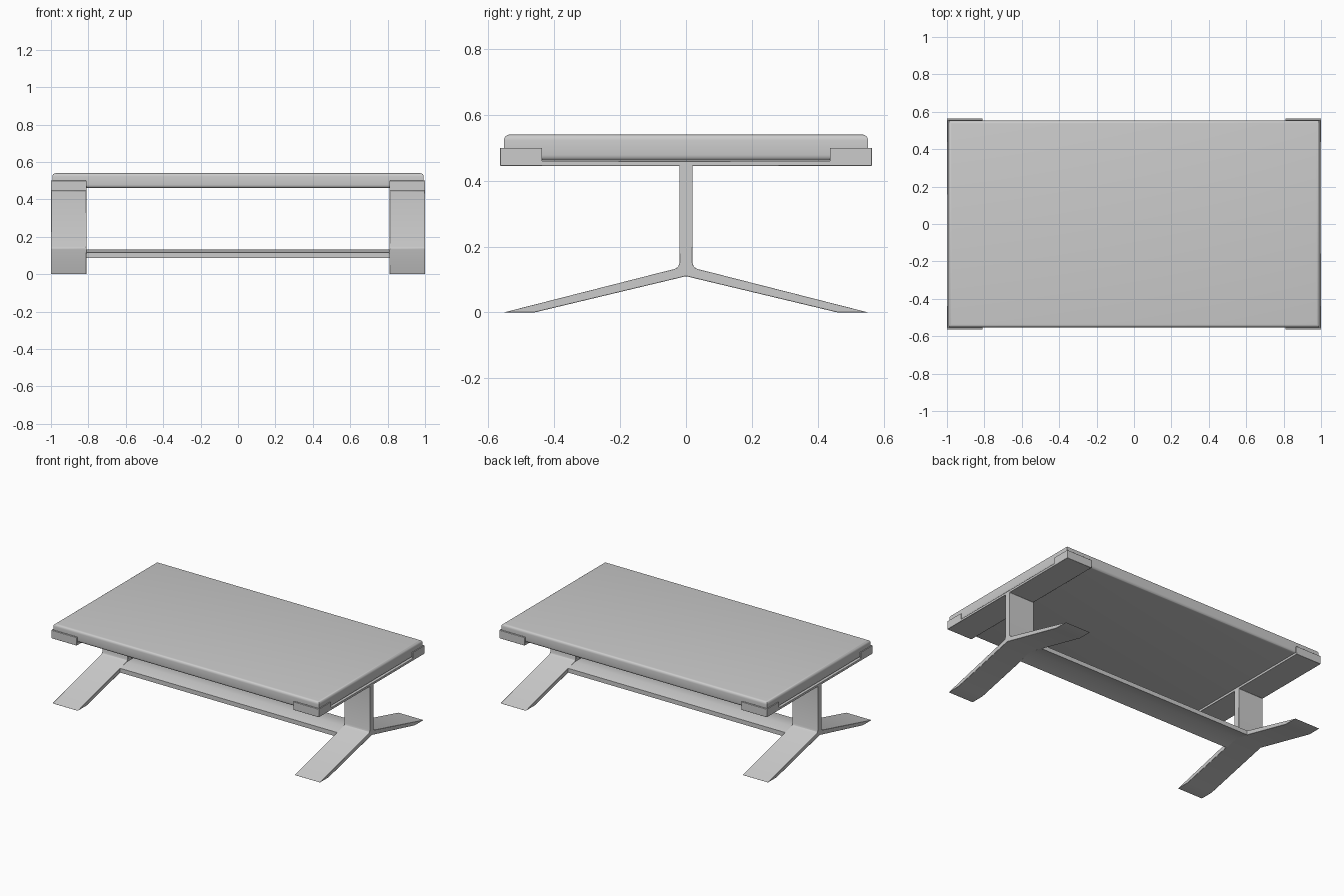
import bpy, bmesh
from mathutils import Vector

if "Cube" in bpy.data.objects:
    bpy.data.objects.remove(bpy.data.objects["Cube"])


def finish(name, bm):
    bmesh.ops.recalc_face_normals(bm, faces=bm.faces)
    mesh = bpy.data.meshes.new(name)
    bm.to_mesh(mesh)
    bm.free()
    obj = bpy.data.objects.new(name, mesh)
    bpy.context.collection.objects.link(obj)
    bpy.ops.object.select_all(action='DESELECT')
    obj.select_set(True)
    bpy.context.view_layer.objects.active = obj
    bpy.ops.object.shade_smooth_by_angle(angle=0.6)
    return obj


def box(bm, lo, hi):
    verts = bmesh.ops.create_cube(bm, size=1)["verts"]
    lo, hi = Vector(lo), Vector(hi)
    for v in verts:
        v.co = (lo + hi) / 2 + v.co * (hi - lo)


def extrude_profile(bm, half, x0, x1):
    """Mirror a (y, z) half profile that starts and ends at y = 0, extrude along x."""
    pts = half + [(-y, z) for y, z in reversed(half[1:-1])]
    face = bm.faces.new([bm.verts.new((x0, y, z)) for y, z in pts])
    new = bmesh.ops.extrude_face_region(bm, geom=[face])["geom"]
    bmesh.ops.translate(bm, vec=(x1 - x0, 0, 0),
                        verts=[g for g in new if isinstance(g, bmesh.types.BMVert)])


def soften(obj, width):
    mod = obj.modifiers.new("soft_edges", 'BEVEL')
    mod.width = width
    mod.segments = 2
    mod.limit_method = 'ANGLE'


# Tabletop slab with rounded long and short edges
bm = bmesh.new()
box(bm, (-0.993, -0.553, 0.461), (0.993, 0.553, 0.54))
flat = [e for e in bm.edges if abs(e.verts[0].co.z - e.verts[1].co.z) < 0.001]
bmesh.ops.bevel(bm, geom=flat, offset=0.017, segments=4, profile=0.5, affect='EDGES')
finish("tabletop", bm)

# End frames: splayed feet, post, carrier bar and lips in one profile
frame = [(0, 0.11), (0.46, 0), (0.553, 0), (0.035, 0.132), (0.024, 0.138), (0.02, 0.15),
         (0.02, 0.445), (0.565, 0.445), (0.565, 0.50), (0.554, 0.50), (0.554, 0.46), (0, 0.46)]
for side, name in ((-1, "left"), (1, "right")):
    bm = bmesh.new()
    extrude_profile(bm, frame, side * 0.81, side * 1.0)
    soften(finish(name + "_leg_frame", bm), 0.002)
    # Lips that wrap the tabletop corners
    bm = bmesh.new()
    xs = sorted((side * 0.994, side * 1.0))
    for ys in ((-0.564, -0.438), (0.438, 0.564)):
        box(bm, (xs[0], ys[0], 0.446), (xs[1], ys[1], 0.50))
    finish(name + "_corner_lips", bm)

# Chevron stretcher following the slope of the feet
bm = bmesh.new()
extrude_profile(bm, [(0, 0.11), (0.1, 0.086), (0.1, 0.115), (0.03, 0.132), (0, 0.132)],
                -0.815, 0.815)
finish("stretcher", bm)
